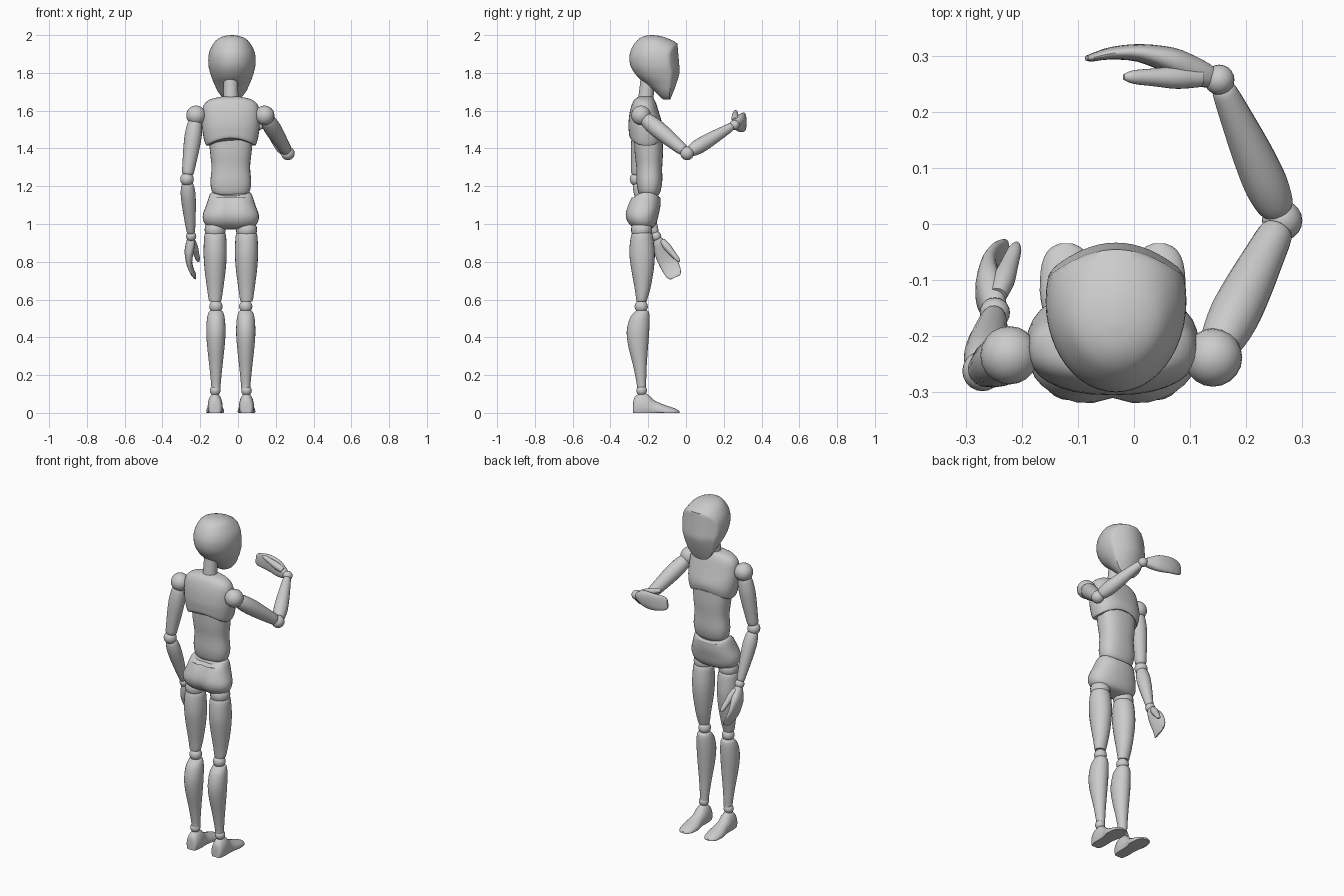
import bpy, bmesh, math
from mathutils import Vector

X, Y, Z = Vector((1, 0, 0)), Vector((0, 1, 0)), Vector((0, 0, 1))
MID = -0.038                      # symmetry plane of the body


def smooth_rows(rows, steps=3):
    """Catmull-Rom interpolation between cross-section rows."""
    rows = [Vector(r) for r in rows]
    out = []
    for i in range(len(rows) - 1):
        a, b, c, d = rows[max(i - 1, 0)], rows[i], rows[i + 1], rows[min(i + 2, len(rows) - 1)]
        for k in range(steps):
            t = k / steps
            out.append(0.5 * (2 * b + (c - a) * t + (2 * a - 5 * b + 4 * c - d) * t * t
                              + (3 * b - a - 3 * c + d) * t ** 3))
    return out + [rows[-1]]


def finish(obj):
    bpy.ops.object.select_all(action='DESELECT')
    bpy.context.view_layer.objects.active = obj
    obj.select_set(True)
    bpy.ops.object.shade_smooth_by_angle(angle=math.radians(38))


def loft(name, rows, o, w=Z, u=X, v=Y, n=24, power=2.0, warp=None):
    """Skin rows (s along w, half width along u, v min, v max)."""
    bm = bmesh.new()
    rings = []
    for s, r, v0, v1 in smooth_rows(rows):
        ring = []
        for k in range(n):
            a = 2 * math.pi * k / n
            c, d = math.cos(a), math.sin(a)
            c = math.copysign(abs(c) ** (2 / power), c)
            d = math.copysign(abs(d) ** (2 / power), d)
            p = o + w * s + u * (r * c) + v * ((v0 + v1) / 2 + (v1 - v0) / 2 * d)
            if warp:
                warp(p)
            ring.append(bm.verts.new(p))
        rings.append(ring)
    for a, b in zip(rings, rings[1:]):
        for k in range(n):
            bm.faces.new((a[k], a[(k + 1) % n], b[(k + 1) % n], b[k]))
    bm.faces.new(rings[0])
    bm.faces.new(rings[-1])
    bmesh.ops.recalc_face_normals(bm, faces=bm.faces)
    mesh = bpy.data.meshes.new(name)
    bm.to_mesh(mesh)
    bm.free()
    obj = bpy.data.objects.new(name, mesh)
    bpy.context.collection.objects.link(obj)
    finish(obj)


def ball(name, p, r):
    bpy.ops.mesh.primitive_uv_sphere_add(segments=20, ring_count=12, radius=r, location=p)
    bpy.context.object.name = name
    finish(bpy.context.object)


def limb(name, a, b, profile):
    """Turned limb from a to b, profile = (fraction, radius)."""
    d = b - a
    w = d.normalized()
    u = w.cross(X if abs(w.x) < 0.8 else Y).normalized()
    loft(name, [(t * d.length, r, -r, r) for t, r in profile], a, w, u, w.cross(u), n=20)


# Head: egg shape cut by a gently curved face plane
def face_cut(p):
    z = p.z
    front = -0.033 - (0.012 * (z - 1.81) / 0.14 if z > 1.81 else 0.048 * ((1.81 - z) / 0.145) ** 1.3)
    p.y = min(p.y, front - 3.6 * (p.x + 0.032) ** 2)


loft("head", [(1.66, .02, -.12, -.08), (1.67, .048, -.135, -.05), (1.70, .074, -.165, -.02),
              (1.74, .093, -.21, .01), (1.78, .109, -.257, .02), (1.83, .123, -.291, .03),
              (1.88, .125, -.300, .02), (1.92, .117, -.292, 0), (1.955, .098, -.273, -.043),
              (1.98, .075, -.25, -.09), (1.995, .04, -.22, -.135), (2.0, .002, -.182, -.178)],
     Vector((-0.032, 0, 0)), n=48, warp=face_cut)
limb("neck", Vector((MID, -.217, 1.62)), Vector((MID, -.198, 1.81)), [(0, .042), (.5, .039), (1, .038)])


# Torso: chest with arched lower edge, abdomen, pelvis
def chest_arch(p):
    if p.z < 1.53:
        p.z += 0.35 * (1.53 - p.z) * max(0, 1 - ((p.x - MID) / 0.13) ** 2)


def pelvis_shape(p):
    dx = p.x - MID
    if p.z > 1.14:
        p.z -= 0.025 * max(0, 1 - (dx / 0.11) ** 2)
    if p.y < -0.26:
        p.y += 0.014 * math.exp(-(dx / 0.03) ** 2)


C = Vector((MID, 0, 0))
loft("chest", [(1.415, .13, -.295, -.122), (1.43, .137, -.30, -.118), (1.47, .147, -.303, -.115),
               (1.52, .153, -.305, -.122), (1.58, .152, -.30, -.14), (1.63, .143, -.288, -.155),
               (1.66, .108, -.272, -.168), (1.674, .05, -.25, -.18)],
     C, n=32, power=2.4, warp=chest_arch)
loft("abdomen", [(1.145, .07, -.235, -.155), (1.165, .097, -.252, -.138), (1.22, .108, -.262, -.126),
                 (1.30, .102, -.263, -.126), (1.38, .110, -.272, -.122), (1.47, .118, -.275, -.125)],
     C, n=32, power=2.4)
loft("pelvis", [(.972, .05, -.26, -.2), (.982, .115, -.285, -.172), (1.01, .143, -.313, -.155),
                (1.05, .148, -.324, -.145), (1.10, .130, -.312, -.135), (1.155, .112, -.285, -.136),
                (1.172, .10, -.27, -.147)],
     C, n=32, power=2.3, warp=pelvis_shape)


# Legs
def sole(p):
    p.z = max(p.z, 0)


for side, sx in (("left", -1), ("right", 1)):
    L = Vector((MID + sx * 0.083, 0, 0))
    K = L - X * sx * 0.004
    ball(side + "_hip_joint", L + Vector((0, -.235, .97)), .056)
    loft(side + "_thigh", [(.59, .03, -.262, -.208), (.605, .035, -.264, -.204), (.66, .043, -.272, -.188),
                           (.75, .055, -.288, -.172), (.83, .061, -.299, -.165), (.90, .060, -.297, -.17),
                           (.945, .056, -.288, -.178), (.958, .045, -.275, -.19)], L)
    ball(side + "_knee_joint", K + Vector((0, -.237, .563)), .035)
    loft(side + "_shin", [(.13, .024, -.259, -.211), (.16, .026, -.262, -.211), (.25, .035, -.28, -.208),
                          (.35, .046, -.305, -.201), (.43, .051, -.314, -.195), (.50, .047, -.298, -.192),
                          (.535, .037, -.27, -.197), (.543, .025, -.26, -.21)], K)
    ball(side + "_ankle_joint", L + Vector((0, -.235, .118)), .028)
    loft(side + "_foot", [(-.28, .02, -.02, .05), (-.272, .032, -.03, .083), (-.24, .039, -.04, .105),
                          (-.205, .039, -.04, .1), (-.17, .039, -.03, .068), (-.12, .047, -.025, .045),
                          (-.07, .043, -.02, .028), (-.045, .03, -.012, .017), (-.035, .012, -.008, .01)],
         L, Y, X, Z, warp=sole)

# Arms: shoulder, elbow, wrist, fingertip, palm direction
arms = {"left": ((-.222, -.234, 1.575), (-.270, -.262, 1.237), (-.248, -.158, .935),
                 (-.230, -.06, .725), X),
        "right": ((.141, -.238, 1.575), (.264, .006, 1.374), (.152, .257, 1.525),
                  (-.088, .300, 1.55), -Y)}
for side, (*pts, palm) in arms.items():
    S, E, W, T = map(Vector, pts)
    ball(side + "_shoulder_joint", S, .052)
    limb(side + "_upper_arm", S, E, [(.08, .03), (.13, .039), (.3, .045), (.5, .043), (.75, .036),
                                     (.9, .031), (.93, .024)])
    ball(side + "_elbow_joint", E, .036)
    limb(side + "_forearm", E, W, [(.07, .026), (.11, .033), (.25, .039), (.45, .037), (.7, .030),
                                   (.9, .023), (.94, .019)])
    ball(side + "_wrist_joint", W, .027)
    # Mitten hand bowed to the back, with a separate thumb
    f = (T - W).normalized()
    p = (palm - f * palm.dot(f)).normalized()
    t = f.cross(p)
    if t.dot(Y + Z) < 0:
        t = -t
    loft(side + "_hand", [(.012, .018, -.02, .015), (.025, .026, -.026, .018), (.05, .036, -.034, .016),
                          (.09, .048, -.042, .006), (.15, .050, -.038, -.006), (.2, .046, -.024, -.001),
                          (.23, .038, -.008, .008), (.241, .026, -.001, .008)],
         W, f, t, p, power=2.4)
    base, tip = W + f * .035 + t * .018 + p * .003, W + f * .175 + t * .055 + p * .026
    limb(side + "_thumb", base, tip, [(0, .016), (.3, .02), (.6, .016), (.88, .012), (1, .005)])
